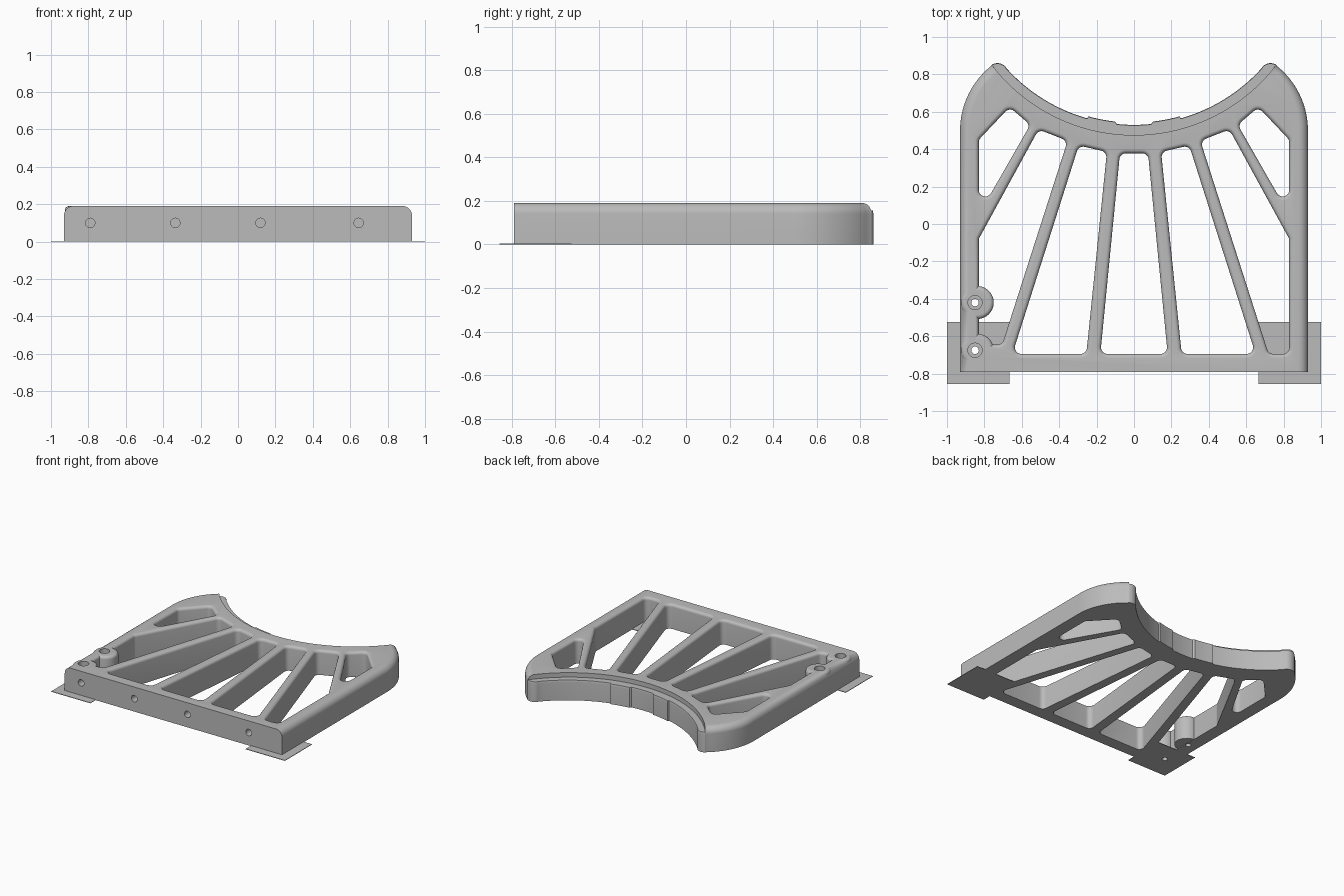
import bpy, bmesh, math
from math import sin, cos, pi, radians
from mathutils import Vector

cube = bpy.data.objects.get("Cube")
if cube:
    bpy.data.objects.remove(cube)

HEIGHT = 0.19
FRONT_Y = -0.79

grey = bpy.data.materials.new("light_grey")
grey.use_nodes = True
grey.diffuse_color = (0.5, 0.5, 0.5, 1)
grey.node_tree.nodes["Principled BSDF"].inputs["Base Color"].default_value = (0.5, 0.5, 0.5, 1)


def loft(name, rings):
    """Skin a closed solid through equal-length (points, z) rings."""
    bm = bmesh.new()
    loops = [[bm.verts.new((p[0], p[1], z)) for p in pts] for pts, z in rings]
    n = len(loops[0])
    for low, high in zip(loops, loops[1:]):
        for i in range(n):
            j = (i + 1) % n
            bm.faces.new((low[i], low[j], high[j], high[i]))
    bm.faces.new(loops[0][::-1])
    bm.faces.new(loops[-1])
    bmesh.ops.recalc_face_normals(bm, faces=bm.faces)
    mesh = bpy.data.meshes.new(name)
    bm.to_mesh(mesh)
    bm.free()
    mesh.materials.append(grey)
    obj = bpy.data.objects.new(name, mesh)
    bpy.context.collection.objects.link(obj)
    return obj


def arc(cx, cy, r, start, end, n):
    angles = [radians(start + (end - start) * i / n) for i in range(n + 1)]
    return [(cx + r * cos(a), cy + r * sin(a)) for a in angles]


def circle(cx, cy, r, n=32):
    return arc(cx, cy, r, 0, 360, n)[:-1]


def rounding(f, steps=6):
    """(inset, z) pairs of a quarter round at the top edge."""
    for i in range(steps + 1):
        t = pi / 2 * i / steps
        yield f * (1 - cos(t)), HEIGHT - f + f * sin(t)


def boolean(target, tools, operation="DIFFERENCE"):
    for tool in tools:
        mod = target.modifiers.new("cut", "BOOLEAN")
        mod.operation = operation
        mod.solver = "EXACT"
        mod.object = tool
        bpy.context.view_layer.update()
        bpy.context.view_layer.objects.active = target
        bpy.ops.object.modifier_apply(modifier=mod.name)


def outline(d):
    """Plan of the plate, inset by d everywhere except the straight front."""
    half = [(-0.93 + d, FRONT_Y)]
    half += arc(-0.489, 0.5, 0.441 - d, 180, 128.8, 14)
    half += arc(-0.73, 0.8, 0.06 - d, 128.8, 41.7, 10)[1:]
    for a0, a1, r, n in ((222.2, 254.2, 0.92, 16), (254.4, 263.6, 0.908, 5),
                         (264.3, 269.5, 0.92, 3)):
        half += arc(0, 1.45, r + d, a0, a1, n)
    return half + [(-x, y) for x, y in reversed(half)]


def rounded(corners, r, d, n=6):
    """Convex polygon with corners of radius r, grown outwards by d."""
    v = [Vector(c) for c in corners]
    if sum(a.x * b.y - b.x * a.y for a, b in zip(v, v[1:] + v[:1])) < 0:
        v.reverse()
    pts = []
    for i, p in enumerate(v):
        e1 = (v[i - 1] - p).normalized()
        e2 = (v[(i + 1) % len(v)] - p).normalized()
        half = e1.angle(e2) / 2
        c = p + (e1 + e2).normalized() * (r / sin(half))
        start = math.degrees(math.atan2(e1.x, -e1.y))
        pts += arc(c.x, c.y, r + d, start, start + 180 - math.degrees(2 * half), n)
    return pts


def window(corners):
    rings = [(rounded(corners, 0.035, 0), -0.1)]
    rings += [(rounded(corners, 0.035, d), z) for d, z in rounding(0.022)]
    rings.append((rounded(corners, 0.035, 0.022), HEIGHT + 0.1))
    return loft("window_cutter", rings)


def mirrored(corners):
    return [(-x, y) for x, y in corners]


# Plate with rounded outer top edge
plate = loft("fan_plate", [(outline(0), 0)] + [(outline(d), z) for d, z in rounding(0.05, 8)])

# Fan of windows between the ribs
centre = [(-0.075, 0.378), (0.075, 0.378), (0.18, -0.695), (-0.18, -0.695)]
inner = [(0.145, 0.385), (0.255, -0.695), (0.65, -0.695), (0.295, 0.42)]
outer = [(0.355, 0.445), (0.51, 0.505), (0.83, -0.08), (0.83, -0.695), (0.72, -0.695)]
outer_short = outer[:3] + [(0.83, -0.645), (0.705, -0.645)]
corner = [(0.555, 0.53), (0.665, 0.625), (0.83, 0.45), (0.83, 0.05)]
shapes = [centre, inner, mirrored(inner), outer, mirrored(outer_short),
          corner, mirrored(corner)]
cutters = [window(s) for s in shapes]

# Lowered ledge along the concave back edge
cutters.append(loft("ledge_cutter", [(circle(0, 1.433, 0.9576, 160), z) for z in (0.155, 0.4)]))
boolean(plate, cutters)

# Screw bosses on the right side
SCREWS = [(-0.85, -0.42), (-0.85, -0.675)]
bosses = []
for x, y in SCREWS:
    # keep the boss inside the rounded outer edge
    cx, r = x + 0.012, 0.088
    rings = [(circle(cx, y, r, 48), 0.001)]
    rings += [(circle(cx, y, r - d, 48), z - 0.0005) for d, z in rounding(0.022)]
    bosses.append(loft("boss", rings))
boolean(plate, bosses, "UNION")

# Counterbored screw holes and blind holes in the front
screw_cutters = []
for x, y in SCREWS:
    screw_cutters.append(loft("screw_cutter", [(circle(x, y, r), z) for r, z in (
        (0.02, -0.1), (0.02, 0.1), (0.038, 0.1), (0.038, 0.3))]))
front_cutters = []
for x in (-0.79, -0.335, 0.12, 0.645):
    hole = loft("front_hole_cutter", [(circle(0, 0, 0.025), z) for z in (-0.06, 0.06)])
    hole.rotation_euler.x = pi / 2
    hole.location = (x, FRONT_Y, 0.1)
    front_cutters.append(hole)
boolean(plate, screw_cutters + front_cutters)

# Thin foot pads under the front corners
pads = []
for side, sx in (("right", -1), ("left", 1)):
    square = [(sx * x, y) for x, y in ((0.665, -0.855), (1, -0.855), (1, -0.525), (0.665, -0.525))]
    pads.append(loft(side + "_foot_pad", [(square, 0), (square, 0.004)]))
boolean(pads[0], screw_cutters[1:])

for tool in cutters + bosses + screw_cutters + front_cutters:
    bpy.data.objects.remove(tool)

# Smooth the rounded edges, keep the rest crisp
bpy.ops.object.select_all(action="DESELECT")
for obj in [plate] + pads:
    obj.select_set(True)
bpy.context.view_layer.objects.active = plate
bpy.ops.object.shade_smooth_by_angle(angle=radians(30))
